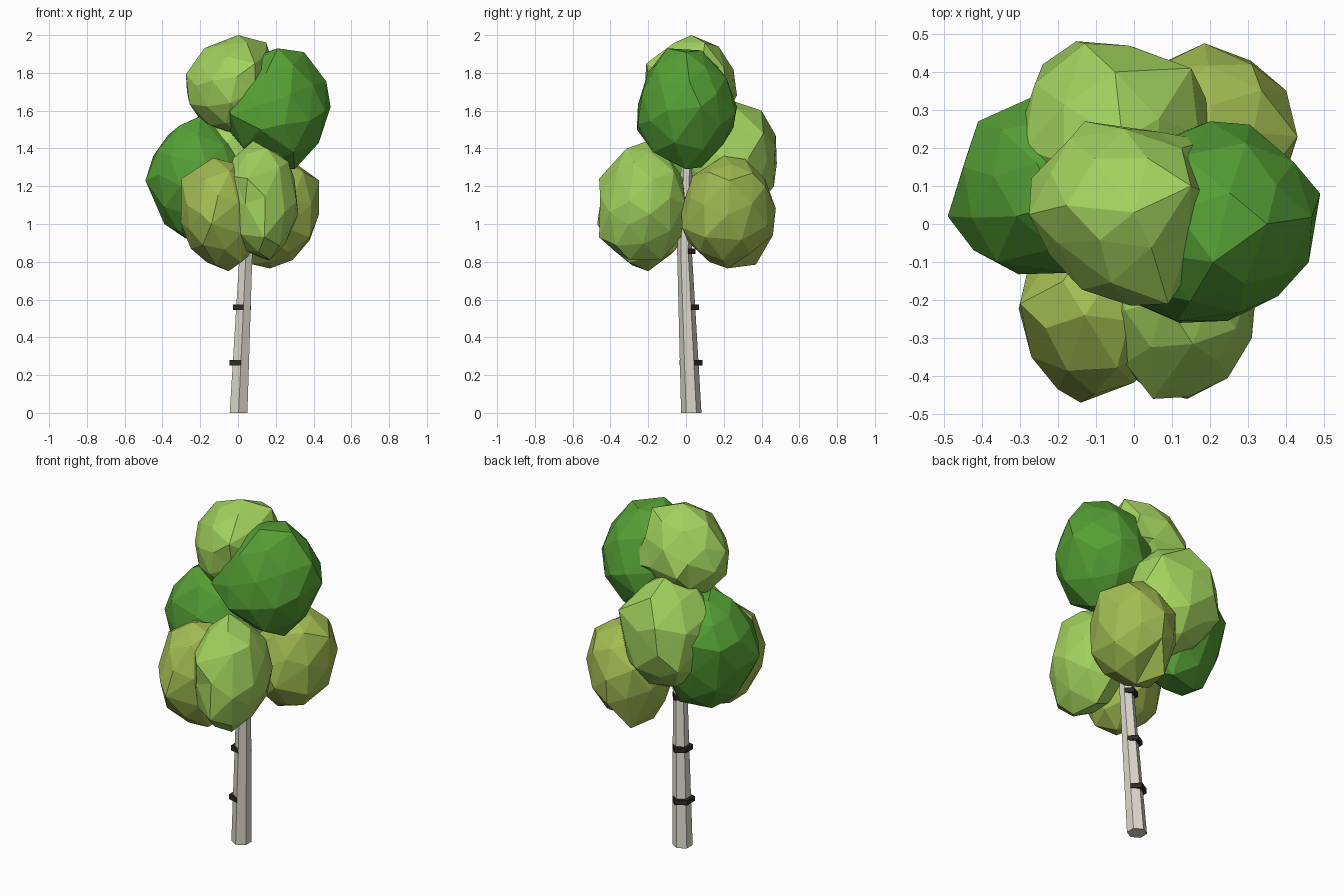
import bpy, bmesh, math, random
from mathutils import Vector, Euler

if "Cube" in bpy.data.objects:
    bpy.data.objects.remove(bpy.data.objects["Cube"])


def material(name, rgb):
    m = bpy.data.materials.new(name)
    m.diffuse_color = (*rgb, 1)
    m.use_nodes = True
    m.node_tree.nodes["Principled BSDF"].inputs["Base Color"].default_value = m.diffuse_color
    return m


def make_object(name, bm, mat):
    bmesh.ops.recalc_face_normals(bm, faces=bm.faces)
    mesh = bpy.data.meshes.new(name)
    bm.to_mesh(mesh)
    bm.free()
    mesh.materials.append(mat)
    ob = bpy.data.objects.new(name, mesh)
    bpy.context.collection.objects.link(ob)
    return ob


LIGHT = material("light_leaf", (0.36, 0.64, 0.11))
DARK = material("dark_leaf", (0.09, 0.35, 0.035))
OLIVE = material("olive_leaf", (0.37, 0.51, 0.085))
BARK = material("pale_bark", (0.72, 0.69, 0.60))
BAND = material("dark_bark", (0.025, 0.023, 0.02))


# Foliage: faceted, jittered icospheres a little inside their bounds,
# with a few corners pulled out to the silhouette
def foliage(name, lo, hi, mat, seed, corners):
    rng = random.Random(seed)
    bm = bmesh.new()
    bmesh.ops.create_icosphere(bm, subdivisions=2, radius=1)
    turn = Euler([rng.uniform(0, math.tau) for _ in range(3)]).to_matrix()
    centre = (Vector(lo) + Vector(hi)) / 2
    half = (Vector(hi) - Vector(lo)) / 2
    for v in bm.verts:
        v.co = centre + half * (turn @ v.co * rng.uniform(0.91, 1.0))
    used = set()
    for c in map(Vector, corners):
        v = min((v for v in bm.verts if v not in used), key=lambda v: (v.co - c).length)
        used.add(v)
        shift = c - v.co
        v.co = c
        for e in v.link_edges:
            n = e.other_vert(v)
            if n not in used:
                n.co += shift * 0.2
    make_object(name, bm, mat)


foliage("crown_top", (-0.27, -0.22, 1.46), (0.22, 0.27, 2.0), LIGHT, 1,
        [(0, .03, 2.0), (-.27, .12, 1.70), (.09, -.21, 1.85), (-.13, .27, 1.68),
         (-.2, -.05, 1.84), (.15, .1, 1.96), (.19, .22, 1.67)])
foliage("crown_right", (-0.07, -0.26, 1.28), (0.49, 0.27, 1.93), DARK, 2,
        [(.49, .08, 1.62), (.2, .27, 1.62), (.35, 0, 1.91), (.21, -.1, 1.93),
         (-.04, -.19, 1.58), (.12, -.26, 1.5), (.3, 0, 1.29), (.46, -.1, 1.6)])
foliage("crown_left", (-0.49, -0.15, 0.92), (0.07, 0.35, 1.57), DARK, 3,
        [(-.49, .02, 1.23), (-.41, .27, 1.33), (-.36, -.1, 1.36), (-.2, .05, 1.57),
         (-.39, .1, 1.0), (-.31, .02, 1.52), (-.1, .2, .93)])
foliage("crown_back", (-0.32, -0.03, 1.0), (0.21, 0.475, 1.66), LIGHT, 4,
        [(-.03, .22, 1.66), (-.13, .475, 1.47), (0, .465, 1.2), (.15, .41, 1.48),
         (-.24, .42, 1.22), (-.05, .40, 1.60), (-.31, .22, 1.38)])
foliage("crown_front_left", (-0.30, -0.47, 0.75), (0.13, 0.03, 1.36), OLIVE, 5,
        [(-.3, -.21, 1.24), (-.14, -.47, 1.0), (-.05, -.2, .75),
         (-.27, -.35, 1.1), (-.25, -.2, .87), (-.13, -.24, 1.35)])
foliage("crown_front_right", (-0.09, -0.465, 0.80), (0.33, 0.02, 1.44), LIGHT, 6,
        [(.31, -.3, 1.12), (.05, -.46, 1.24), (.14, -.46, .93), (.08, -.2, 1.44),
         (.17, -.3, .81), (.15, -.13, .81), (.22, -.36, 1.3)])
foliage("crown_back_right", (-0.06, -0.03, 0.765), (0.435, 0.47, 1.37), OLIVE, 7,
        [(.43, .23, 1.23), (.31, .42, 1.2), (.19, .46, .94), (.17, .22, .765),
         (.1, .37, .785), (.2, .2, 1.36), (.25, -.02, .98), (.38, .1, .93)])


# Trunk: leaning hexagonal taper with a bend inside the crown
def hex_point(centre, r, k):
    a = math.radians(30 + 60 * k)
    return Vector(centre) + Vector((r * math.cos(a), r * math.sin(a), 0))


path = [((0.003, 0.028, 0), 0.054),
        ((0.043, -0.008, 0.86), 0.039),
        ((0.07, 0.005, 1.38), 0.028)]
bm = bmesh.new()
rings = [[bm.verts.new(hex_point(c, r, k)) for k in range(6)] for c, r in path]
for low, high in zip(rings, rings[1:]):
    for k in range(6):
        n = (k + 1) % 6
        bm.faces.new((low[k], low[n], high[n], high[k]))
bm.faces.new(rings[0])
bm.faces.new(rings[-1])
make_object("trunk", bm, BARK)

# Bark bands: collars wrapping the back left of the trunk, flush at both ends
for i, z in enumerate((0.265, 0.56, 0.855)):
    t = z / 0.86
    centre = Vector(path[0][0]).lerp(Vector(path[1][0]), t)
    trunk_r = 0.054 - 0.015 * t
    bm = bmesh.new()
    sections = []
    for k in range(5):
        outer = trunk_r + (0.001 if k in (0, 4) else 0.02)
        sections.append([bm.verts.new(hex_point(centre + Vector((0, 0, dz)), r, k))
                         for r, dz in ((trunk_r - 0.006, -0.014), (outer, -0.014),
                                       (outer, 0.014), (trunk_r - 0.006, 0.014))])
    for s, e in zip(sections, sections[1:]):
        for j in range(4):
            n = (j + 1) % 4
            bm.faces.new((s[j], s[n], e[n], e[j]))
    bm.faces.new(sections[0])
    bm.faces.new(sections[-1])
    make_object(f"bark_band_{i + 1}", bm, BAND)
